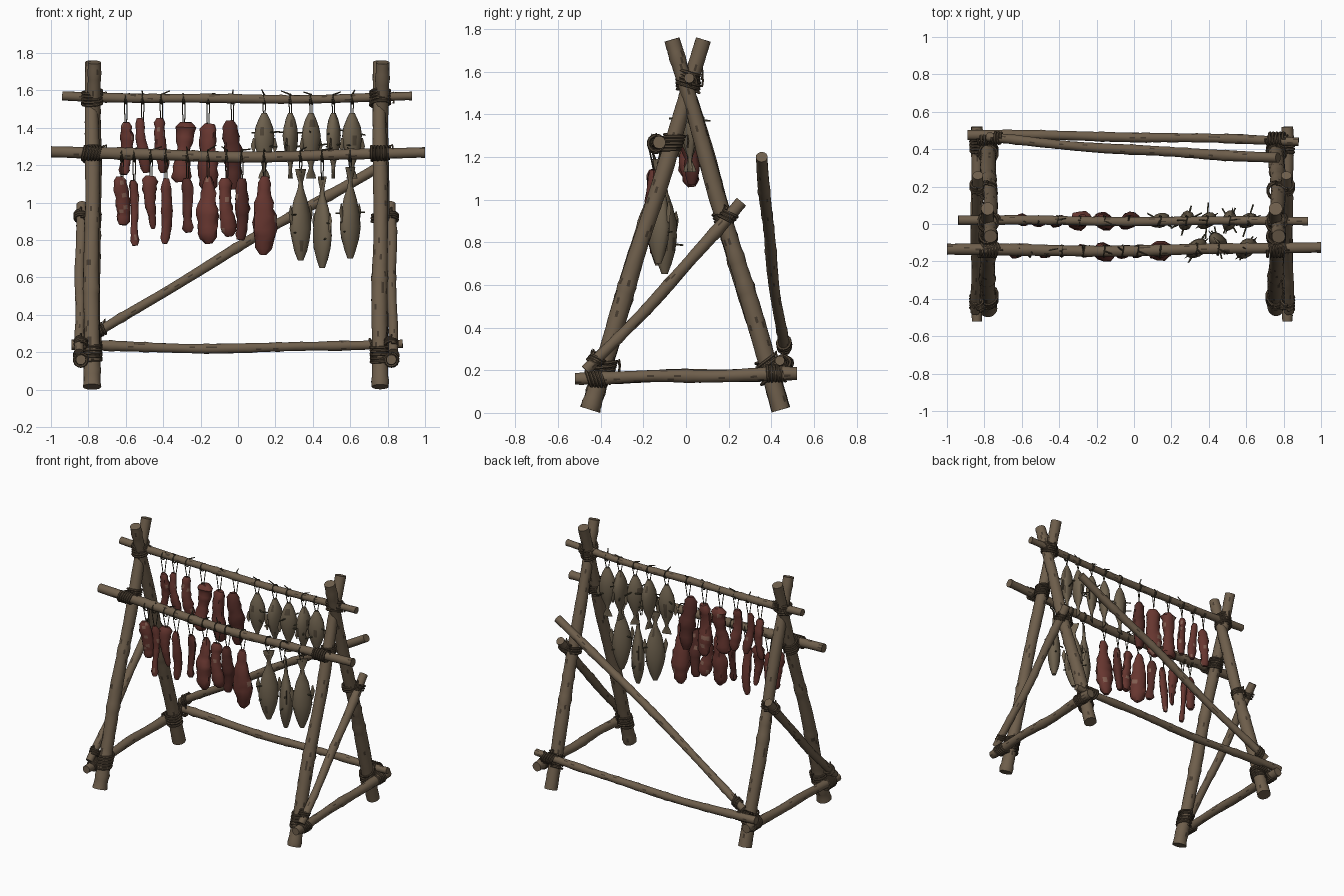
import bpy
import bmesh
import math
import random
from mathutils import Vector

rng = random.Random(7)
cube = bpy.data.objects.get("Cube")
if cube:
    bpy.data.objects.remove(cube, do_unlink=True)


def material(name, rgb):
    mat = bpy.data.materials.new(name)
    mat.use_nodes = True
    mat.diffuse_color = (*rgb, 1)
    for node in mat.node_tree.nodes:
        if node.type == 'BSDF_PRINCIPLED':
            node.inputs["Base Color"].default_value = (*rgb, 1)
            node.inputs["Roughness"].default_value = 0.9
    return mat


WOOD = material("weathered wood", (0.158, 0.114, 0.072))
BARK = material("dark bark flecks", (0.06, 0.043, 0.028))
ROPE = material("old rope", (0.09, 0.064, 0.04))
MEAT = material("dried meat", (0.135, 0.037, 0.029))
DARK_MEAT = material("dark dried meat", (0.09, 0.026, 0.021))
FAT = material("pale fat", (0.22, 0.11, 0.08))
FISH = material("dried fish skin", (0.155, 0.12, 0.076))
FISH_DARK = material("dark fish skin", (0.08, 0.06, 0.038))
CORD = material("thin cord", (0.062, 0.05, 0.03))
TWIG = material("olive twig", (0.085, 0.077, 0.043))


def sweep(bm, pts, radii, sides, ref=Vector((0.31, 0.9, 0.17)), flecks=0, jitter=0):
    """Skin a path with elliptical rings; radii holds one (rx, ry) per point."""
    rings, u = [], ref
    for i, p in enumerate(pts):
        t = (pts[min(i + 1, len(pts) - 1)] - pts[max(i - 1, 0)]).normalized()
        u = (u - t * u.dot(t)).normalized()
        v = t.cross(u)
        rx, ry = radii[i]
        ring = []
        for k in range(sides):
            a = math.tau * k / sides
            j = 1 + rng.uniform(-jitter, jitter)
            ring.append(bm.verts.new(p + u * math.cos(a) * rx * j + v * math.sin(a) * ry * j))
        rings.append(ring)
    for lower, upper in zip(rings, rings[1:]):
        for k in range(sides):
            n = (k + 1) % sides
            f = bm.faces.new((lower[k], lower[n], upper[n], upper[k]))
            f.material_index = 1 if rng.random() < flecks else 0
    bm.faces.new(rings[0][::-1])
    bm.faces.new(rings[-1])


def finish(bm, name, *mats):
    mesh = bpy.data.meshes.new(name)
    bm.to_mesh(mesh)
    bm.free()
    obj = bpy.data.objects.new(name, mesh)
    bpy.context.collection.objects.link(obj)
    for m in mats:
        mesh.materials.append(m)
    bpy.ops.object.select_all(action='DESELECT')
    obj.select_set(True)
    bpy.context.view_layer.objects.active = obj
    bpy.ops.object.shade_smooth_by_angle(angle=math.radians(50))


def pole(name, a, b, r, r_end, sag=(0, 0, 0)):
    """Slightly crooked branch with knots and bark flecks."""
    a, b, sag = Vector(a), Vector(b), Vector(sag)
    n = int((b - a).length / 0.03)
    ph = [rng.uniform(0, math.tau) for _ in range(3)]
    pts, radii = [], []
    for i in range(n + 1):
        t = i / n
        ease = math.sin(math.pi * t)
        wob = Vector([math.sin(9 * t + p) for p in ph]) * 0.005 * ease
        pts.append(a.lerp(b, t) + sag * ease + wob)
        rad = (r + (r_end - r) * t) * (1 + 0.04 * math.sin(17 * t + ph[0]))
        if rng.random() < 0.08:
            rad *= 1.1
        radii.append((rad, rad))
    bm = bmesh.new()
    sweep(bm, pts, radii, 20, flecks=0.035, jitter=0.025)
    finish(bm, name, WOOD, BARK)


def coil(bm, centre, axis, radius, turns=5, width=0.06):
    """Rope wound around an axis, with a loose end."""
    c, w = Vector(centre), Vector(axis).normalized()
    u = Vector((0, 1, 0)) if abs(w.z) > 0.8 else Vector((0, 0, 1))
    u = (u - w * u.dot(w)).normalized()
    v = w.cross(u)
    pts, tilt = [], rng.uniform(-0.4, 0.4)
    for i in range(turns * 14 + 1):
        s = math.tau * i / 14
        along = width * (i / (turns * 14) - 0.5) + radius * tilt * math.cos(s)
        rad = radius * rng.uniform(0.97, 1.04)
        pts.append(c + u * math.cos(s) * rad + v * math.sin(s) * rad + w * along)
    sweep(bm, pts, [(0.0075, 0.0075)] * len(pts), 6)
    tip = pts[-1]
    out = (tip - c).normalized()
    loose = [tip, tip + out * 0.015, tip + out * 0.02 - Vector((0, 0, 0.03)),
             tip + out * 0.015 - Vector((0, 0, 0.06))]
    sweep(bm, loose, [(0.005, 0.005)] * 4, 5)


# A-frames, mirrored left and right
def front_y(z): return -0.45 + z * 0.304
def back_y(z): return 0.445 - z * 0.292


for side, label, cx in ((-1, "right", -0.78), (1, "left", 0.76)):
    top_x = cx + 0.005
    pole(label + "_front_leg", (cx, front_y(0), 0.015), (top_x - 0.008, front_y(1.75), 1.75), 0.044, 0.035)
    pole(label + "_back_leg", (cx, back_y(0), 0.015), (top_x + 0.008, back_y(1.75), 1.75), 0.044, 0.035)
    ox = cx + side * 0.06
    pole(label + "_side_rail", (ox, -0.52, 0.16), (ox, 0.52, 0.185), 0.027, 0.032)
    pole(label + "_side_brace", (ox + side * 0.01, -0.47, 0.2), (ox - side * 0.005, 0.26, 0.99),
         0.025, 0.029, (0, 0.01, -0.01))

    bm = bmesh.new()
    leg_f, leg_b = Vector((0, 0.304, 1)), Vector((0, -0.292, 1))
    coil(bm, (cx, 0.01, 1.56), (0, 0, 1), 0.052, 5, 0.08)
    coil(bm, (cx, 0.02, 1.555), (1, 0, 0), 0.029, 6, 0.1)
    coil(bm, (cx, front_y(1.26), 1.26), leg_f, 0.046, 5, 0.08)
    coil(bm, (cx, -0.14, 1.265), (1, 0, 0), 0.036, 6, 0.1)
    coil(bm, (cx, front_y(0.19), 0.19), leg_f, 0.049, 5, 0.1)
    coil(bm, (cx, back_y(0.2), 0.2), leg_b, 0.049, 5, 0.1)
    for y in (-0.42, 0.42):
        coil(bm, (ox, y, 0.172 + y * 0.03), (0, 1, 0), 0.035, 5, 0.08)
    coil(bm, (ox, -0.42, 0.25), (0, 0.73, 0.79), 0.032, 3, 0.04)
    coil(bm, (ox, 0.2, 0.925), (0, 0.73, 0.79), 0.033, 3, 0.05)
    coil(bm, (cx, back_y(0.92), 0.92), leg_b, 0.045, 3, 0.05)
    coil(bm, (cx, 0.455, 0.235), (1, 0, 0), 0.033, 5, 0.09)
    finish(bm, label + "_lashings", ROPE)

# Long rails and the rear diagonal
pole("top_rail", (-0.94, 0.02, 1.57), (0.93, 0.015, 1.57), 0.025, 0.022, (0, 0, -0.018))
pole("front_rail", (-1.0, -0.135, 1.272), (1.0, -0.125, 1.268), 0.031, 0.027, (0, -0.01, -0.022))
pole("back_rail", (-0.89, 0.475, 0.24), (0.88, 0.44, 0.245), 0.027, 0.023, (0, 0.01, -0.02))
pole("rear_diagonal", (-0.78, 0.465, 0.29), (0.77, 0.355, 1.2), 0.024, 0.028, (0, -0.015, 0.01))
bm = bmesh.new()
coil(bm, (-0.73, 0.46, 0.32), (1.5, -0.1, 0.9), 0.03, 3, 0.05)
finish(bm, "diagonal_lashing", ROPE)


def hanger(bm, x, y, rail_z, rail_r, top):
    """Cord loop over the rail, two strands and a twig toggle."""
    loop = [Vector((x + 0.004 * math.sin(i), y + math.cos(math.tau * i / 12) * rail_r * 1.08,
                    rail_z + math.sin(math.tau * i / 12) * rail_r * 1.08)) for i in range(13)]
    sweep(bm, loop, [(0.004, 0.004)] * 13, 5)
    for s in (-1, 1):
        line = [Vector((x + s * 0.008, y + s * rail_r, rail_z)), Vector((x + s * 0.004, y, top - 0.02))]
        sweep(bm, line, [(0.003, 0.003)] * 2, 5)
    p = Vector((x, y, rail_z + rail_r))
    end = p + Vector((rng.uniform(-0.06, 0.06), rng.uniform(-0.03, 0.03), rng.uniform(0.005, 0.03)))
    sweep(bm, [p, end], [(0.005, 0.005), (0.003, 0.003)], 5)


def yaw_vector(a):
    return Vector((math.cos(a), math.sin(a), 0))


def meat(name, x, y, top, bottom, half, shape):
    """Lumpy blunt-ended strip; shape sets how the width swells downward."""
    n = 12
    lean, ph = rng.uniform(-0.015, 0.015), rng.uniform(0, 6)
    pts, radii = [], []
    for i in range(n + 1):
        t = i / n
        pts.append(Vector((x + lean * (2 * t - 1) + 0.006 * math.sin(5 * t + ph),
                           y + 0.012 * math.sin(4 * t + ph), top + (bottom - top) * t)))
        end = min(1, 0.6 + 5 * t, 0.6 + 5 * (1 - t))
        swell = {"strip": 1 + 0.12 * math.sin(7 * t + ph),
                 "drop": 0.5 + 0.55 * math.sin(math.pi * t ** 1.6),
                 "point": 1.1 - 0.75 * t}[shape]
        r = half * end * swell * rng.uniform(0.9, 1.1)
        radii.append((r, r * 0.75))
    bm = bmesh.new()
    sweep(bm, pts, radii, 10, yaw_vector(rng.uniform(-0.5, 0.5)), 0.03, 0.12)
    finish(bm, name, rng.choice((MEAT, MEAT, DARK_MEAT)), FAT)


# Tail-to-nose outline: (distance, half width, half thickness)
OUTLINE = ((0, 0.034, 0.005), (0.06, 0.028, 0.006), (0.15, 0.011, 0.01), (0.22, 0.016, 0.013),
           (0.35, 0.038, 0.026), (0.5, 0.054, 0.036), (0.65, 0.059, 0.04), (0.78, 0.05, 0.036),
           (0.9, 0.033, 0.026), (1, 0.014, 0.012))


def fish(name, x, y, tail, nose, yaw, scale):
    d = yaw_vector(yaw)

    def at(t, off=0):
        return Vector((x, y, tail + (nose - tail) * t)) + d * off * scale

    bm = bmesh.new()
    sweep(bm, [at(t) for t, _, _ in OUTLINE],
          [(w * scale, h * scale) for _, w, h in OUTLINE], 14, d, 0.03, 0.05)
    # Fins along both edges
    for s in (-1, 1):
        sweep(bm, [at(0.6, s * 0.048), at(0.48, s * 0.064), at(0.4, s * 0.062)],
              [(0.018, 0.004), (0.014, 0.003), (0.004, 0.002)], 6, d)
    finish(bm, name, FISH, FISH_DARK)
    # Spreader skewers through the belly
    bm = bmesh.new()
    for t in (0.5, 0.7):
        ax = yaw_vector(yaw + rng.uniform(-0.9, 0.9)) * rng.uniform(0.07, 0.1)
        ax.z = rng.uniform(-0.015, 0.015)
        sweep(bm, [at(t) - ax, at(t) + ax], [(0.0045, 0.0045)] * 2, 5)
    finish(bm, name + "_skewers", TWIG)


# Hanging food: (x, top, bottom, half width, shape)
TOP_MEAT = ((-0.6, 1.43, 1.15, 0.032, "strip"), (-0.51, 1.45, 1.16, 0.028, "strip"),
            (-0.41, 1.45, 1.16, 0.032, "strip"), (-0.29, 1.43, 1.11, 0.046, "strip"),
            (-0.16, 1.42, 1.06, 0.048, "strip"), (-0.03, 1.44, 1.07, 0.046, "strip"))
LOW_MEAT = ((-0.62, 1.14, 0.88, 0.038, "strip"), (-0.555, 1.12, 0.77, 0.022, "strip"),
            (-0.465, 1.14, 0.86, 0.043, "point"), (-0.385, 1.13, 0.78, 0.027, "strip"),
            (-0.27, 1.13, 0.84, 0.028, "strip"), (-0.16, 1.14, 0.78, 0.06, "drop"),
            (-0.06, 1.13, 0.82, 0.036, "strip"), (0.02, 1.13, 0.8, 0.036, "strip"),
            (0.14, 1.14, 0.72, 0.06, "drop"))
bm_cords = bmesh.new()
for row, y, rail_z, rail_r, items in (("upper", 0.018, 1.553, 0.024, TOP_MEAT),
                                      ("lower", -0.145, 1.25, 0.03, LOW_MEAT)):
    for i, (x, top, bottom, half, shape) in enumerate(items):
        meat(f"{row}_meat_{i + 1}", x, y, top, bottom, half, shape)
        hanger(bm_cords, x, y, rail_z, rail_r, top)

# Upper fish hang nose up, lower fish hang tail up
for i, (x, yaw) in enumerate(((0.14, 0.3), (0.28, 1.2), (0.39, 0.6), (0.51, 1.3), (0.61, 0.4))):
    fish(f"upper_fish_{i + 1}", x, 0.018, 1.13, 1.48, yaw, 0.95)
    hanger(bm_cords, x, 0.018, 1.553, 0.024, 1.48)
for i, (x, y, top, yaw) in enumerate(((0.335, -0.13, 1.18, 0.7), (0.45, -0.1, 1.14, -0.9), (0.6, -0.13, 1.19, 0.8))):
    fish(f"lower_fish_{i + 1}", x, y, top, top - 0.49, yaw, 1.1)
    hanger(bm_cords, x, -0.135, 1.25, 0.03, top)
finish(bm_cords, "hanging_cords", CORD)
